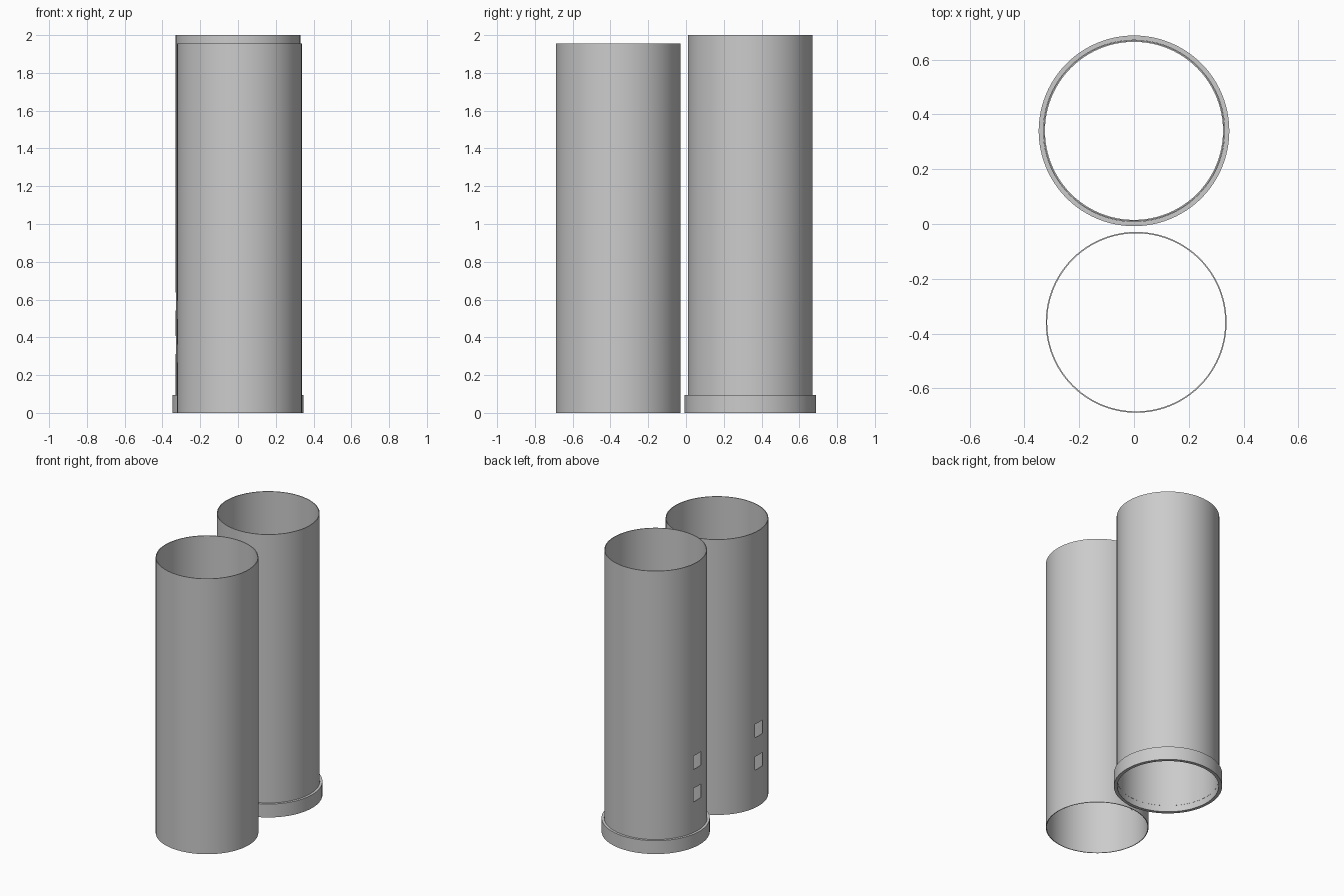
import bpy, bmesh, math

if "Cube" in bpy.data.objects:
    bpy.data.objects.remove(bpy.data.objects["Cube"])

SEG = 96
gray = bpy.data.materials.new("plain_gray")
gray.diffuse_color = (0.6, 0.6, 0.6, 1)
gray.use_nodes = True
gray.node_tree.nodes["Principled BSDF"].inputs["Base Color"].default_value = gray.diffuse_color


def finish(bm, name, loc, wall=0):
    bmesh.ops.recalc_face_normals(bm, faces=bm.faces)
    me = bpy.data.meshes.new(name)
    bm.to_mesh(me)
    bm.free()
    me.materials.append(gray)
    ob = bpy.data.objects.new(name, me)
    ob.location = loc
    bpy.context.collection.objects.link(ob)
    bpy.ops.object.select_all(action='DESELECT')
    ob.select_set(True)
    bpy.context.view_layer.objects.active = ob
    if wall:
        mod = ob.modifiers.new("wall", 'SOLIDIFY')
        mod.thickness = wall
        mod.offset = -1          # wall grows inward
        bpy.ops.object.modifier_apply(modifier=mod.name)
    bpy.ops.object.shade_smooth_by_angle(angle=math.radians(30))
    return ob


def lathe(profile, closed):
    """Spin (radius, z) points around z."""
    bm = bmesh.new()
    rings = [[bm.verts.new((r * math.cos(2 * math.pi * i / SEG),
                            r * math.sin(2 * math.pi * i / SEG), z))
              for i in range(SEG)] for r, z in profile]
    pairs = list(zip(rings, rings[1:]))
    if closed:
        pairs.append((rings[-1], rings[0]))
    for a, b in pairs:
        for i in range(SEG):
            j = (i + 1) % SEG
            bm.faces.new((a[i], a[j], b[j], b[i]))
    return bm


def tube(name, loc):
    """Thin open tube with two square windows on its left side."""
    heights = [0, 0.267, 0.363, 0.497, 0.593, 1.955]
    bm = lathe([(0.33, z) for z in heights], False)
    holes = []
    for f in bm.faces:
        c = f.calc_center_median()
        off_axis = abs(math.atan2(c.y, -c.x))
        in_row = 0.267 < c.z < 0.363 or 0.497 < c.z < 0.593
        if in_row and off_axis < 2 * 2 * math.pi / SEG:
            holes.append(f)
    bmesh.ops.delete(bm, geom=holes, context='FACES')
    return finish(bm, name, loc, 0.005)


# two matching tubes, the back one seated in the collar
tube("front_tube", (0.008, -0.359, 0))
tube("back_tube", (0, 0.34, 0.045))

# collar with an inner step that carries the back tube
collar = [(0.326, 0), (0.348, 0), (0.348, 0.095), (0.331, 0.095),
          (0.331, 0.045), (0.326, 0.045)]
finish(lathe(collar, True), "base_collar", (0, 0.34, 0))
